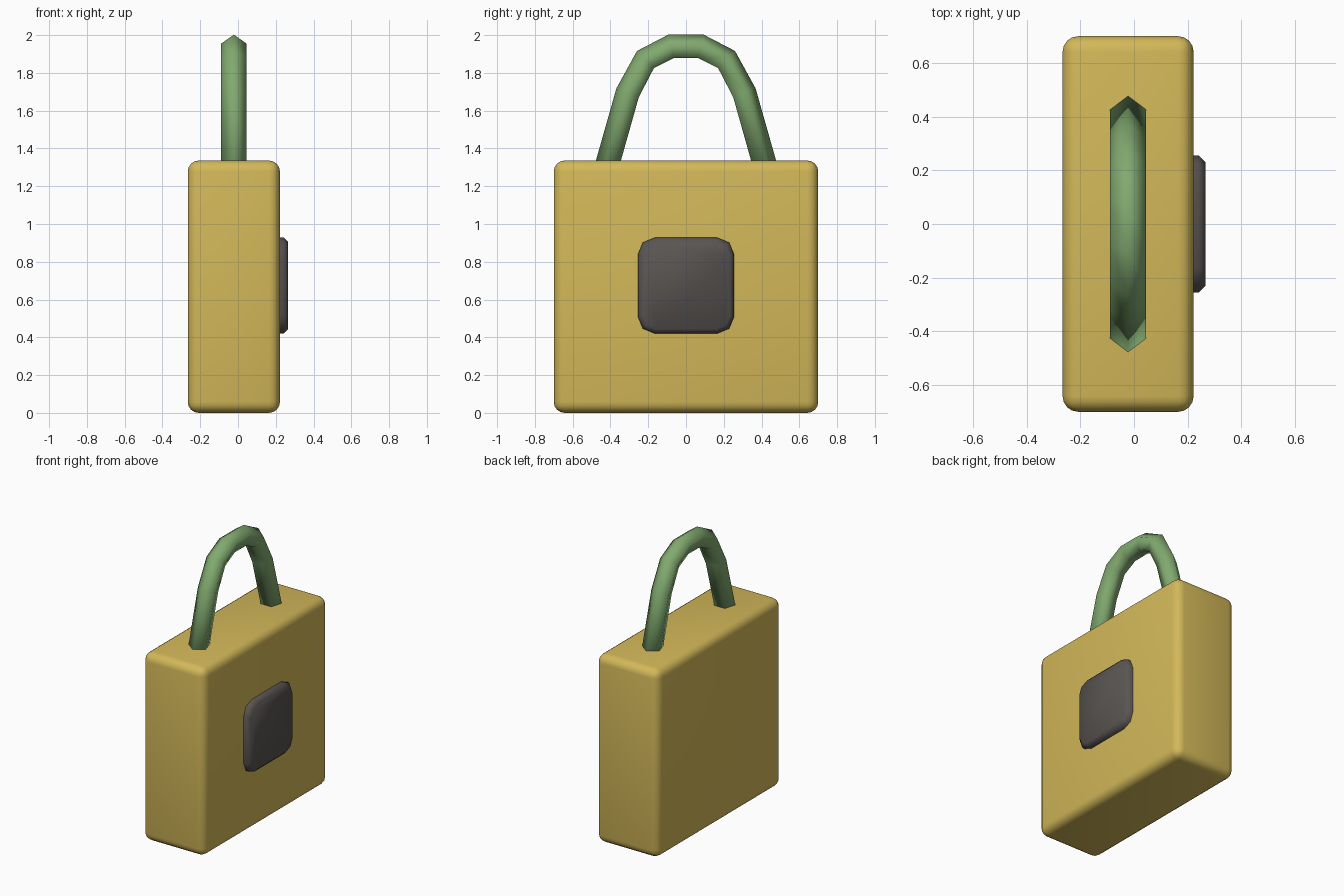
import bpy, bmesh
from math import sin, cos, pi
from mathutils import Vector

if "Cube" in bpy.data.objects:
    bpy.data.objects.remove(bpy.data.objects["Cube"])

CX = -0.022  # body and shackle centre plane


def finish(name, bm, color, angle=None):
    bmesh.ops.recalc_face_normals(bm, faces=bm.faces)
    mesh = bpy.data.meshes.new(name)
    bm.to_mesh(mesh)
    bm.free()
    obj = bpy.data.objects.new(name, mesh)
    bpy.context.collection.objects.link(obj)
    mat = bpy.data.materials.new(name + "_paint")
    mat.diffuse_color = (*color, 1)
    mat.use_nodes = True
    mat.node_tree.nodes["Principled BSDF"].inputs["Base Color"].default_value = mat.diffuse_color
    mesh.materials.append(mat)
    bpy.ops.object.select_all(action='DESELECT')
    obj.select_set(True)
    bpy.context.view_layer.objects.active = obj
    if angle:
        bpy.ops.object.shade_smooth_by_angle(angle=angle)
    else:
        bpy.ops.object.shade_smooth()
    return obj


def box(lo, hi):
    bm = bmesh.new()
    bmesh.ops.create_cube(bm, size=1)
    for v in bm.verts:
        v.co = [a + (c + 0.5) * (b - a) for c, a, b in zip(v.co, lo, hi)]
    return bm


# Body: block with rounded edges
bm = box((-0.266, -0.70, 0), (0.222, 0.70, 1.336))
bmesh.ops.bevel(bm, geom=bm.edges[:], offset=0.058, segments=4,
                profile=0.5, affect='EDGES')
finish("lock_body", bm, (0.65, 0.48, 0.10), 0.7)

# Keyhole plate: rounded corners, then a chamfered front rim
bm = box((0.19, -0.255, 0.42), (0.266, 0.255, 0.928))
corners = [e for e in bm.edges
           if abs(e.verts[0].co.x - e.verts[1].co.x) > 0.01]
bmesh.ops.bevel(bm, geom=corners, offset=0.09, segments=2,
                profile=0.5, affect='EDGES')
rim = [e for e in bm.edges if all(v.co.x > 0.265 for v in e.verts)]
bmesh.ops.bevel(bm, geom=rim, offset=0.024, segments=1, affect='EDGES')
finish("front_plate", bm, (0.10, 0.09, 0.085), 0.9)

# Shackle: five-sided tube swept along a mirrored arch, a point facing outward
half = [(0.428, 1.25), (0.303, 1.692), (0.210, 1.866), (0.077, 1.934)]
path = [Vector((0, y, z)) for y, z in half]
path += [Vector((0, -y, z)) for y, z in reversed(half)]
R, SIDES = 0.0705, 5
bm = bmesh.new()
rings = []
for i, p in enumerate(path):
    t = Vector()
    if i > 0:
        t += (p - path[i - 1]).normalized()
    if i < len(path) - 1:
        t += (path[i + 1] - p).normalized()
    t.normalize()
    out = Vector((0, t.z, -t.y))
    ring = []
    for k in range(SIDES):
        a = 2 * pi * k / SIDES
        co = p + out * R * cos(a) + Vector((CX + R * sin(a), 0, 0))
        ring.append(bm.verts.new(co))
    rings.append(ring)
for a, b in zip(rings, rings[1:]):
    for k in range(SIDES):
        n = (k + 1) % SIDES
        bm.faces.new((a[k], a[n], b[n], b[k]))
bm.faces.new(rings[0])
bm.faces.new(rings[-1])
finish("shackle", bm, (0.22, 0.40, 0.16))
